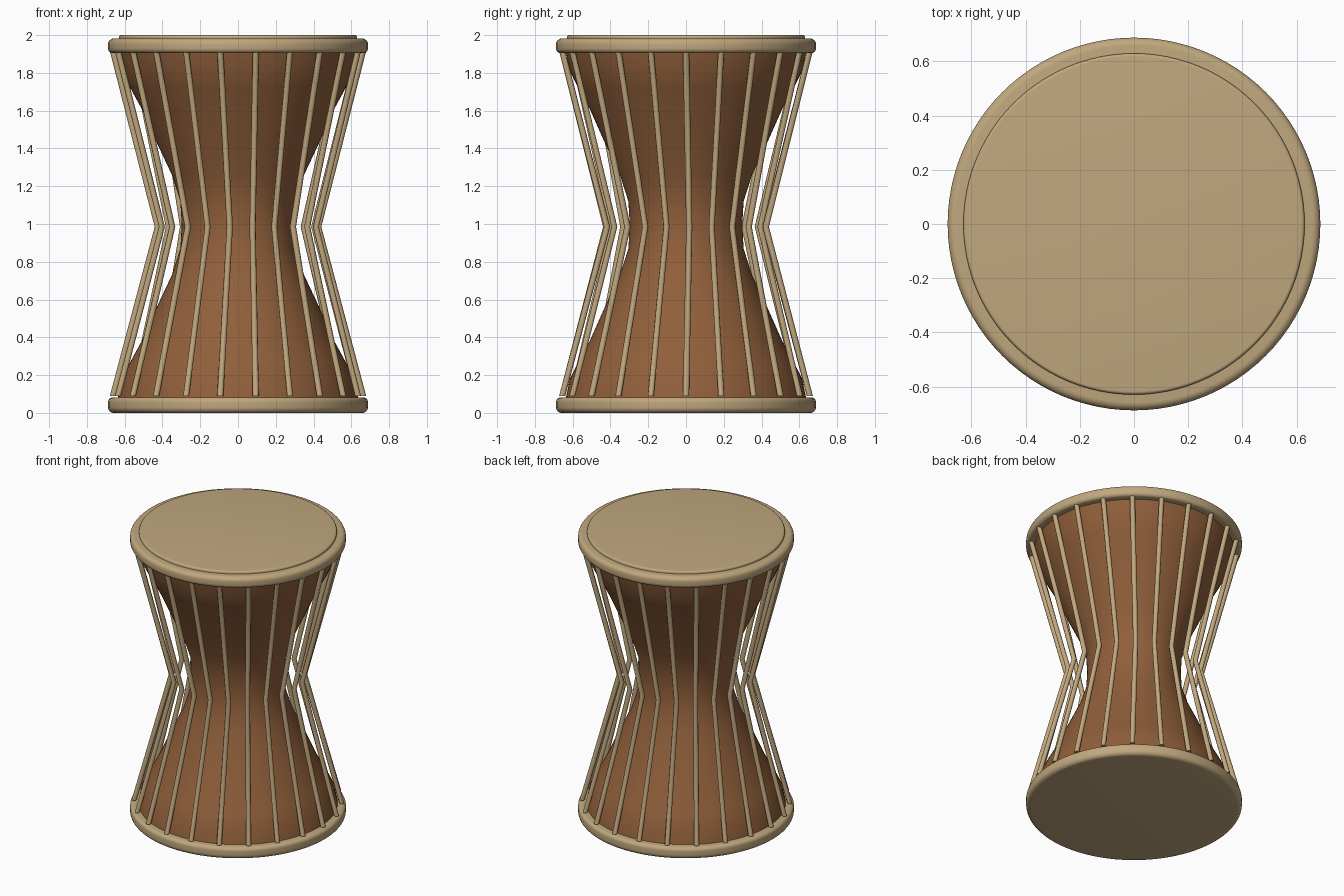
import bpy, bmesh, math
from mathutils import Vector

if "Cube" in bpy.data.objects:
    bpy.data.objects.remove(bpy.data.objects["Cube"], do_unlink=True)


def material(name, rgb):
    m = bpy.data.materials.new(name)
    m.use_nodes = True
    m.diffuse_color = (*rgb, 1)
    m.node_tree.nodes["Principled BSDF"].inputs["Base Color"].default_value = (*rgb, 1)
    return m


wood = material("warm brown wood", (0.28, 0.115, 0.043))
hide = material("pale hide", (0.53, 0.39, 0.21))


def finish(name, bm, mat, angle=40):
    bmesh.ops.recalc_face_normals(bm, faces=bm.faces)
    mesh = bpy.data.meshes.new(name)
    bm.to_mesh(mesh)
    bm.free()
    mesh.materials.append(mat)
    obj = bpy.data.objects.new(name, mesh)
    bpy.context.collection.objects.link(obj)
    bpy.ops.object.select_all(action="DESELECT")
    obj.select_set(True)
    bpy.context.view_layer.objects.active = obj
    bpy.ops.object.shade_smooth_by_angle(angle=math.radians(angle))
    return obj


def lathe(name, profile, mat, steps=96):
    """Spin (radius, z) points about the z axis."""
    bm = bmesh.new()
    verts = [bm.verts.new((r, 0, z)) for r, z in profile]
    edges = [bm.edges.new(pair) for pair in zip(verts, verts[1:])]
    bmesh.ops.spin(bm, geom=verts + edges, axis=(0, 0, 1), cent=(0, 0, 0),
                   angle=math.tau, steps=steps)
    bmesh.ops.remove_doubles(bm, verts=bm.verts, dist=1e-5)
    return finish(name, bm, mat)


def disc(name, radius, low, high, round_low, round_high, mat):
    """Solid disc whose rim is rounded at the bottom and the top."""
    quarter = [i * math.pi / 12 for i in range(7)]
    rim = [(radius - round_low * (1 - math.sin(a)),
            low + round_low * (1 - math.cos(a))) for a in quarter]
    rim += [(radius - round_high * (1 - math.cos(a)),
             high - round_high * (1 - math.sin(a))) for a in quarter]
    return lathe(name, [(0, low)] + rim + [(0, high)], mat)


# Hourglass body, mirrored about its waist
half = [(0.64, 0.06), (0.615, 0.18), (0.57, 0.27), (0.51, 0.38),
        (0.43, 0.56), (0.35, 0.73), (0.305, 0.87)]
lathe("hourglass_body",
      half + [(0.298, 0.995)] + [(r, 1.99 - z) for r, z in reversed(half)], wood)

# Hide-wrapped hoops and the raised drum head
disc("bottom_hoop", 0.688, 0.0, 0.082, 0.03, 0.025, hide)
disc("top_hoop", 0.688, 1.905, 1.982, 0.025, 0.03, hide)
disc("drum_head", 0.63, 1.96, 2.0, 0.004, 0.012, hide)

# Tension cords, pinched and slightly twisted at the waist
CORDS, SIDES, THICK = 22, 8, 0.0165
bm = bmesh.new()
for k in range(CORDS):
    base = k * math.tau / CORDS
    rings = []
    for radius, z, twist in ((0.662, 0.09, 0), (0.425, 0.985, 0.04), (0.662, 1.915, 0)):
        a = base + twist
        centre = Vector((radius * math.cos(a), radius * math.sin(a), z))
        out = Vector((math.cos(a), math.sin(a), 0))
        side = Vector((-out.y, out.x, 0))
        rings.append([bm.verts.new(centre + THICK * (out * math.cos(t) + side * math.sin(t)))
                      for t in (i * math.tau / SIDES for i in range(SIDES))])
    for low, high in zip(rings, rings[1:]):
        for i in range(SIDES):
            j = (i + 1) % SIDES
            bm.faces.new((low[i], low[j], high[j], high[i]))
    bm.faces.new(rings[0])
    bm.faces.new(rings[-1])
finish("tension_cords", bm, hide, 50)
